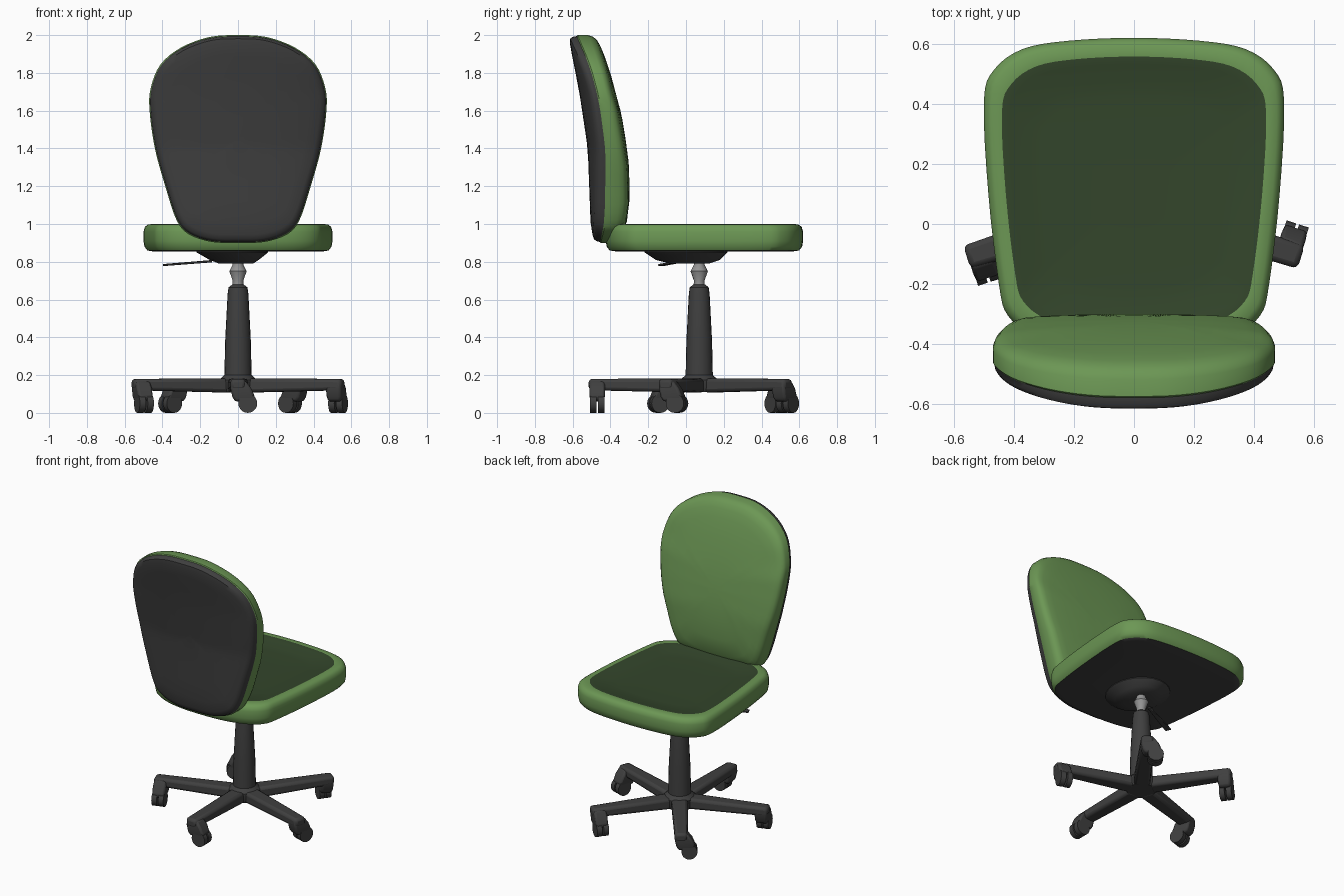
import bpy, bmesh, math
from mathutils import Vector, Matrix

if "Cube" in bpy.data.objects:
    bpy.data.objects.remove(bpy.data.objects["Cube"])


def material(name, rgb):
    m = bpy.data.materials.new(name)
    m.diffuse_color = (*rgb, 1)
    m.use_nodes = True
    m.node_tree.nodes["Principled BSDF"].inputs["Base Color"].default_value = m.diffuse_color
    return m


GREEN = material("green_fabric", (0.15, 0.31, 0.09))
DARK_GREEN = material("dark_green_fabric", (0.033, 0.06, 0.024))
DARK = material("dark_plastic", (0.05, 0.05, 0.05))
STEEL = material("steel", (0.3, 0.3, 0.3))


def finish(name, bm, mats, angle=40):
    bmesh.ops.recalc_face_normals(bm, faces=bm.faces)
    me = bpy.data.meshes.new(name)
    bm.to_mesh(me)
    bm.free()
    ob = bpy.data.objects.new(name, me)
    bpy.context.collection.objects.link(ob)
    for m in mats:
        me.materials.append(m)
    bpy.ops.object.select_all(action='DESELECT')
    ob.select_set(True)
    bpy.context.view_layer.objects.active = ob
    bpy.ops.object.shade_smooth_by_angle(angle=math.radians(angle))
    return ob


def loft(name, rings, mats, slots=None, angle=40):
    """Skin a list of closed rings, with one material slot per band."""
    bm = bmesh.new()
    loops = [[bm.verts.new(p) for p in r] for r in rings]
    n = len(loops[0])
    slots = slots or [0] * (len(rings) - 1)
    for a, b, s in zip(loops, loops[1:], slots):
        for i in range(n):
            j = (i + 1) % n
            bm.faces.new((a[i], a[j], b[j], b[i])).material_index = s
    bm.faces.new(loops[0]).material_index = slots[0]
    bm.faces.new(loops[-1]).material_index = slots[-1]
    return finish(name, bm, mats, angle)


def outline(half, steps=4):
    """Mirror a half outline in x and round it with a closed spline."""
    pts = [Vector(p) for p in half]
    pts += [Vector((-p.x, p.y)) for p in reversed(pts[1:-1])]
    n, out = len(pts), []
    for i in range(n):
        a, b, c, d = (pts[(i + k) % n] for k in (-1, 0, 1, 2))
        for s in range(steps):
            t = s / steps
            out.append(0.5 * (2 * b + (c - a) * t + (2 * a - 5 * b + 4 * c - d) * t * t
                              + (3 * b - a - 3 * c + d) * t ** 3))
    return out


def interp(table, z):
    if z <= table[0][0]:
        return table[0][1]
    for (z0, y0), (z1, y1) in zip(table, table[1:]):
        if z <= z1:
            return y0 + (y1 - y0) * (z - z0) / (z1 - z0)
    return table[-1][1]


def circle(r, z, ry=None, cx=0, cy=0.07, n=24):
    ry = ry or r
    return [(cx + r * math.cos(2 * math.pi * i / n), cy + ry * math.sin(2 * math.pi * i / n), z)
            for i in range(n)]


# Seat cushion: dark underside, green rim, dark dished top panel
seat_line = outline([(0, .62), (.22, .61), (.37, .583), (.465, .515), (.5, .41), (.485, .1),
                     (.45, -.2), (.42, -.305), (.33, -.375), (.18, -.415), (0, -.425)])
seat_prof = [(.4, .855), (.9, .855), (.96, .86), (.99, .88), (1, .91), (1, .96), (.985, .985),
             (.95, .998), (.88, 1.0), (.83, .995), (.7, .982), (.6, .978), (.2, .978)]
loft("seat", [[(p.x * s, .1 + (p.y - .1) * s, z) for p in seat_line] for s, z in seat_prof],
     [DARK, GREEN, DARK_GREEN], [0, 0] + [1] * 6 + [2] * 4)

# Backrest: one padded shape, dark curved shell behind and green cushion in front
back_line = outline([(0, 2.0), (.15, 1.99), (.3, 1.935), (.41, 1.845), (.462, 1.72), (.468, 1.6),
                     (.44, 1.4), (.385, 1.2), (.325, 1.02), (.26, .945), (.14, .905), (0, .9)])
REAR = [(.9, -.49), (1.0, -.505), (1.4, -.52), (1.7, -.565), (2.0, -.625)]
FRONT = [(.9, -.38), (1.0, -.315), (1.1, -.3), (1.3, -.3), (1.45, -.32), (1.6, -.345),
         (1.7, -.375), (1.8, -.4), (1.9, -.435), (2.0, -.475)]


def back_ring(s, t):
    ring = []
    for p in back_line:
        x, z = p.x * s, 1.45 + (p.y - 1.45) * s
        bow = (abs(x) / .47) ** 2.5
        rear, front = interp(REAR, z) + .06 * bow, interp(FRONT, z) - .02 * bow
        ring.append((x, rear * (1 - t) + front * t, z))
    return ring


back_prof = [(.03, 0), (.2, 0), (.4, 0), (.6, 0), (.8, 0), (.92, .01), (.965, .05), (.983, .15),
             (.99, .3), (1, .34), (1, .72), (.985, .86), (.955, .95), (.9, .99),
             (.8, 1), (.6, 1), (.4, 1), (.2, 1), (.03, 1)]
loft("backrest", [back_ring(s, t) for s, t in back_prof], [DARK, GREEN], [0] * 8 + [1] * 10)

# Tilt mechanism under the seat
loft("tilt_mechanism", [circle(.09, .79, .1, -.01, .02), circle(.13, .81, .17, -.02, .01),
                        circle(.19, .85, .22, -.03, 0), circle(.19, .86, .22, -.03, 0)], [DARK])

# Gas piston and tapered column with hub
loft("piston", [circle(r, z, n=16) for r, z in
                [(.03, .67), (.028, .7), (.046, .75), (.028, .785), (.03, .8)]], [STEEL])
loft("column", [circle(r, z, n=20) for r, z in
                [(.09, .11), (.1, .13), (.1, .175), (.072, .2), (.068, .38),
                 (.055, .63), (.05, .665), (.03, .68)]], [DARK])


def box_between(name, a, b, wa, wb, ha, hb, bevel=.012):
    """Tapered bevelled bar from a to b."""
    a, b = Vector(a), Vector(b)
    side = (b - a).cross(Vector((0, 0, 1))).normalized()
    up = Vector((0, 0, 1))
    ring = lambda c, w, h: [c + side * sx * w / 2 + up * sz * h / 2
                            for sx, sz in ((-1, -1), (1, -1), (1, 1), (-1, 1))]
    ob = loft(name, [ring(a, wa, ha), ring(b, wb, hb)], [DARK])
    mod = ob.modifiers.new("bevel", 'BEVEL')
    mod.width, mod.segments = bevel, 2
    return ob


# Height lever
box_between("height_lever", (-.14, -.02, .803), (-.39, -.13, .783), .02, .04, .012, .01, .003)

# Five-arm base, each arm with a hooded twin-wheel caster trailing sideways
for k in range(5):
    ang = math.radians(270 + 72 * k)
    out = Vector((math.cos(ang), math.sin(ang), 0))
    hub = Vector((0, .07, 0))
    box_between(f"base_arm_{k + 1}", hub + out * .06 + Vector((0, 0, .145)),
                hub + out * .585 + Vector((0, 0, .15)), .105, .08, .075, .06, .018)
    frame = Matrix.Translation(hub + out * .54) @ Matrix.Rotation(ang, 4, 'Z')
    bm = bmesh.new()
    for dx in (-.022, .022):
        bmesh.ops.create_cone(bm, cap_ends=True, segments=20, radius1=.05, radius2=.05, depth=.034,
                              matrix=frame @ Matrix.Translation((dx, .052, .05))
                              @ Matrix.Rotation(math.pi / 2, 4, 'Y'))
    finish(f"caster_wheels_{k + 1}", bm, [DARK])
    # hood: short sloping block from arm end over the wheels
    hood = [[(-.038, -.04), (.038, -.04), (.038, .04), (-.038, .04), .17],
            [(-.042, -.04), (.042, -.04), (.042, .07), (-.042, .07), .13],
            [(-.04, -.03), (.04, -.03), (.04, .09), (-.04, .09), .085],
            [(-.035, -.015), (.035, -.015), (.035, .08), (-.035, .08), .06]]
    ob = loft(f"caster_hood_{k + 1}", [[frame @ Vector((*p, r[4])) for p in r[:4]] for r in hood],
              [DARK])
    mod = ob.modifiers.new("bevel", 'BEVEL')
    mod.width, mod.segments = .012, 2
